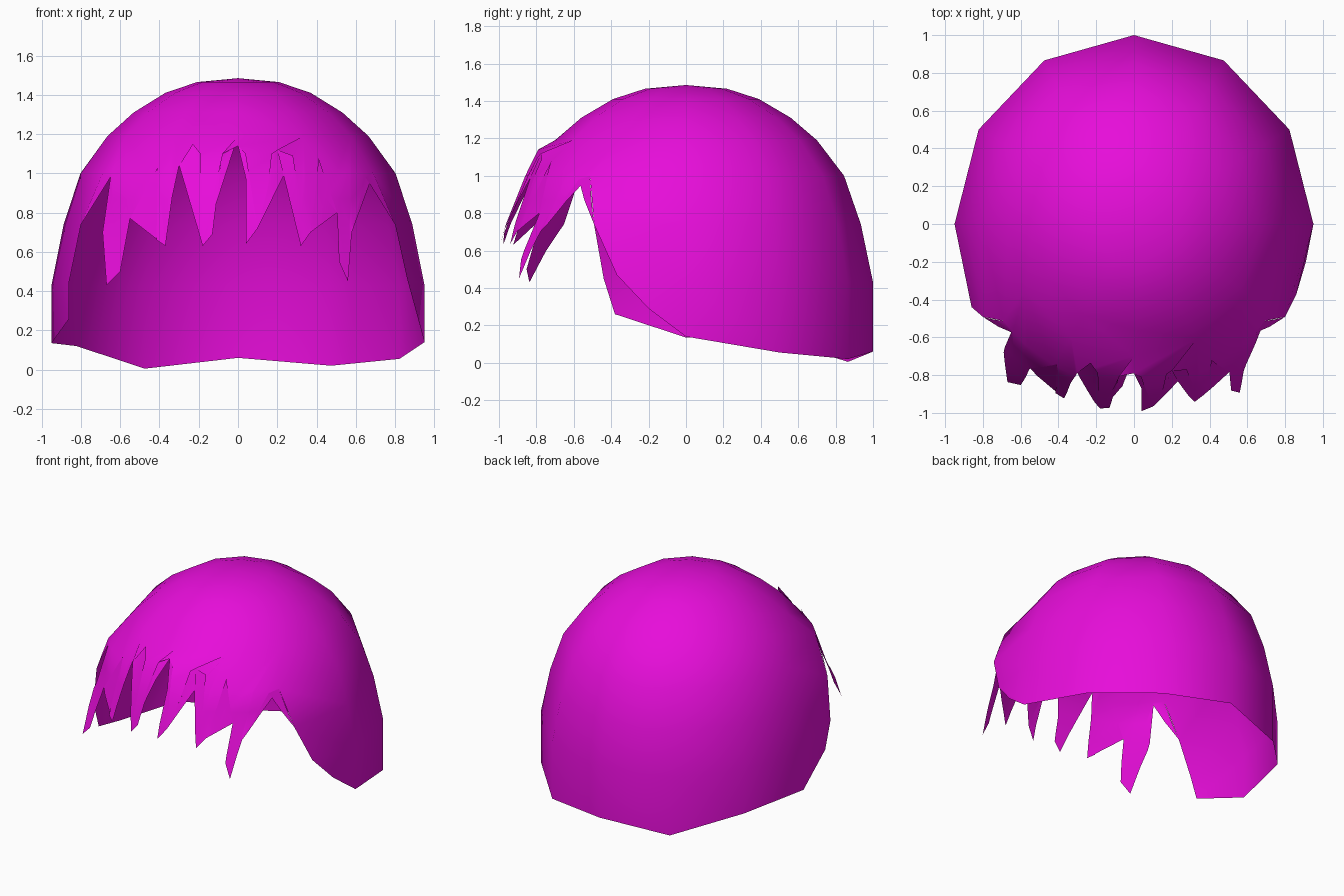
import bpy, bmesh, math
from mathutils import Vector

cube = bpy.data.objects.get("Cube")
if cube:
    bpy.data.objects.remove(cube)

WIDTH = 0.95          # side-to-side squash of the cap
SEGMENTS = 12
ROWS = [(0.22, 1.465), (0.39, 1.41), (0.56, 1.31), (0.70, 1.19),
        (0.845, 1.0), (0.935, 0.74), (1.0, 0.43)]
HAIRLINE_ROW = 3      # last ring that runs all the way round


def lookup(table, z):
    """Linear interpolation in a table sorted by falling height."""
    for (z0, a), (z1, b) in zip(table, table[1:]):
        if z >= z1:
            return a + (b - a) * (z0 - z) / (z0 - z1)
    return table[-1][1]


DEPTH = [(1.19, 0.70), (1.14, 0.79), (1.0, 0.86), (0.9, 0.9), (0.7, 0.98), (0.43, 1.03)]
SPAN = [(1.19, 0.665), (1.1, 0.85), (1.0, 0.86), (0.74, 0.93), (0.43, 1.15)]


def front_y(x, z):
    """Flared front surface that the fringe lies on."""
    return -lookup(DEPTH, z) * math.sqrt(max(0, 1 - (x / lookup(SPAN, z)) ** 2))


def ring_point(r, z, k):
    a = math.radians(30 * k)
    return Vector((r * math.cos(a) * WIDTH, r * math.sin(a), z))


bm = bmesh.new()

# Crown: full rings down to the hairline
apex = bm.verts.new((0, 0, 1.485))
rings = [[bm.verts.new(ring_point(r, z, k)) for k in range(SEGMENTS)]
         for r, z in ROWS[:HAIRLINE_ROW + 1]]
for k in range(SEGMENTS):
    n = (k + 1) % SEGMENTS
    bm.faces.new((apex, rings[0][k], rings[0][n]))
    for upper, lower in zip(rings, rings[1:]):
        bm.faces.new((upper[k], lower[k], lower[n], upper[n]))

# Sides and back: columns from the left temple round to the right temple
columns = range(-1, 8)
temple = {4: (0.69, 1.0), 5: (0.80, 0.74)}
rim_z = [0.29, 0.14, 0.055, 0.02, 0.06, 0.005, 0.12, 0.135, 0.26]
upper = [rings[HAIRLINE_ROW][k % SEGMENTS] for k in columns]
for i in range(HAIRLINE_ROW + 1, len(ROWS) + 1):
    r, z = ROWS[min(i, len(ROWS) - 1)]
    points = [ring_point(r, z, k) for k in columns]
    if i in temple:
        x, z = temple[i]
        points[0] = Vector((x, front_y(x, z), z))
        points[-1] = Vector((-x, front_y(x, z), z))
    elif i < len(ROWS):
        points[0] = Vector((0.86, -0.37, 0.47))
        points[-1] = Vector((-0.86, -0.44, 0.45))
    else:
        for p, h in zip(points, rim_z):
            p.z = h
        points[0].xy = 0.91, -0.2
        points[-1].xy = -0.86, -0.38
    lower = [bm.verts.new(p) for p in points]
    for c in range(len(lower) - 1):
        bm.faces.new((upper[c], lower[c], lower[c + 1], upper[c + 1]))
    upper = lower

# Fringe: flat outline of the locks, from the left temple to the right
locks = [
    (0.65, 0.98), (0.58, 0.70), (0.56, 0.45), (0.515, 0.55), (0.505, 0.8),
    (0.41, 1.08), (0.395, 0.9), (0.37, 0.70), (0.32, 0.63), (0.31, 0.9), (0.28, 1.09),
    (0.2, 1.12), (0.17, 1.1), (0.15, 0.92), (0.10, 0.72), (0.04, 0.64), (0.07, 0.9),
    (0.04, 1.1), (0, 1.14), (-0.08, 1.1), (-0.12, 0.9), (-0.13, 0.69), (-0.18, 0.63),
    (-0.19, 1.1), (-0.23, 1.15), (-0.3, 1.04), (-0.335, 0.88), (-0.37, 0.63),
    (-0.415, 0.66), (-0.41, 1.03), (-0.55, 0.77), (-0.6, 0.5), (-0.67, 0.43),
    (-0.69, 0.70), (-0.65, 0.98)]
hair_r, hair_z = ROWS[HAIRLINE_ROW]
hairline = [(ring_point(hair_r, hair_z, k).x, hair_z) for k in range(7, 12)]
sides = [temple[4], temple[5]]
outline = hairline + sides + locks + [(-x, z) for x, z in reversed(sides)]

panel = bmesh.new()
panel.faces.new([panel.verts.new((x, 0, z)) for x, z in outline])
bmesh.ops.triangulate(panel, faces=panel.faces[:])
cuts = [((x, 0, 0), (1, 0, 0)) for x, z in hairline]
cuts += [((0, 0, z), (0, 0, 1)) for z in (1.0, 0.87, 0.74, 0.6)]
for co, normal in cuts:
    geom = panel.verts[:] + panel.edges[:] + panel.faces[:]
    bmesh.ops.bisect_plane(panel, geom=geom, dist=0.0005, plane_co=co, plane_no=normal)

# Wrap the fringe onto the front surface and join it to the crown
wrapped = {v: bm.verts.new((v.co.x, front_y(v.co.x, v.co.z), v.co.z)) for v in panel.verts}
for f in panel.faces:
    bm.faces.new([wrapped[v] for v in f.verts])
panel.free()
bmesh.ops.remove_doubles(bm, verts=bm.verts[:], dist=0.003)
bmesh.ops.recalc_face_normals(bm, faces=bm.faces[:])
top = max(bm.faces, key=lambda f: f.calc_center_median().z)
if top.normal.z < 0:
    bmesh.ops.reverse_faces(bm, faces=bm.faces[:])

mesh = bpy.data.meshes.new("hair_cap")
bm.to_mesh(mesh)
bm.free()
hair = bpy.data.objects.new("hair_cap", mesh)
bpy.context.collection.objects.link(hair)

# Magenta hair colour
magenta = bpy.data.materials.new("magenta_hair")
magenta.use_nodes = True
colour = (0.8, 0.004, 0.7, 1)
magenta.diffuse_color = colour
magenta.node_tree.nodes["Principled BSDF"].inputs["Base Color"].default_value = colour
mesh.materials.append(magenta)

bpy.context.view_layer.objects.active = hair
hair.select_set(True)
bpy.ops.object.shade_smooth_by_angle(angle=math.radians(60))
